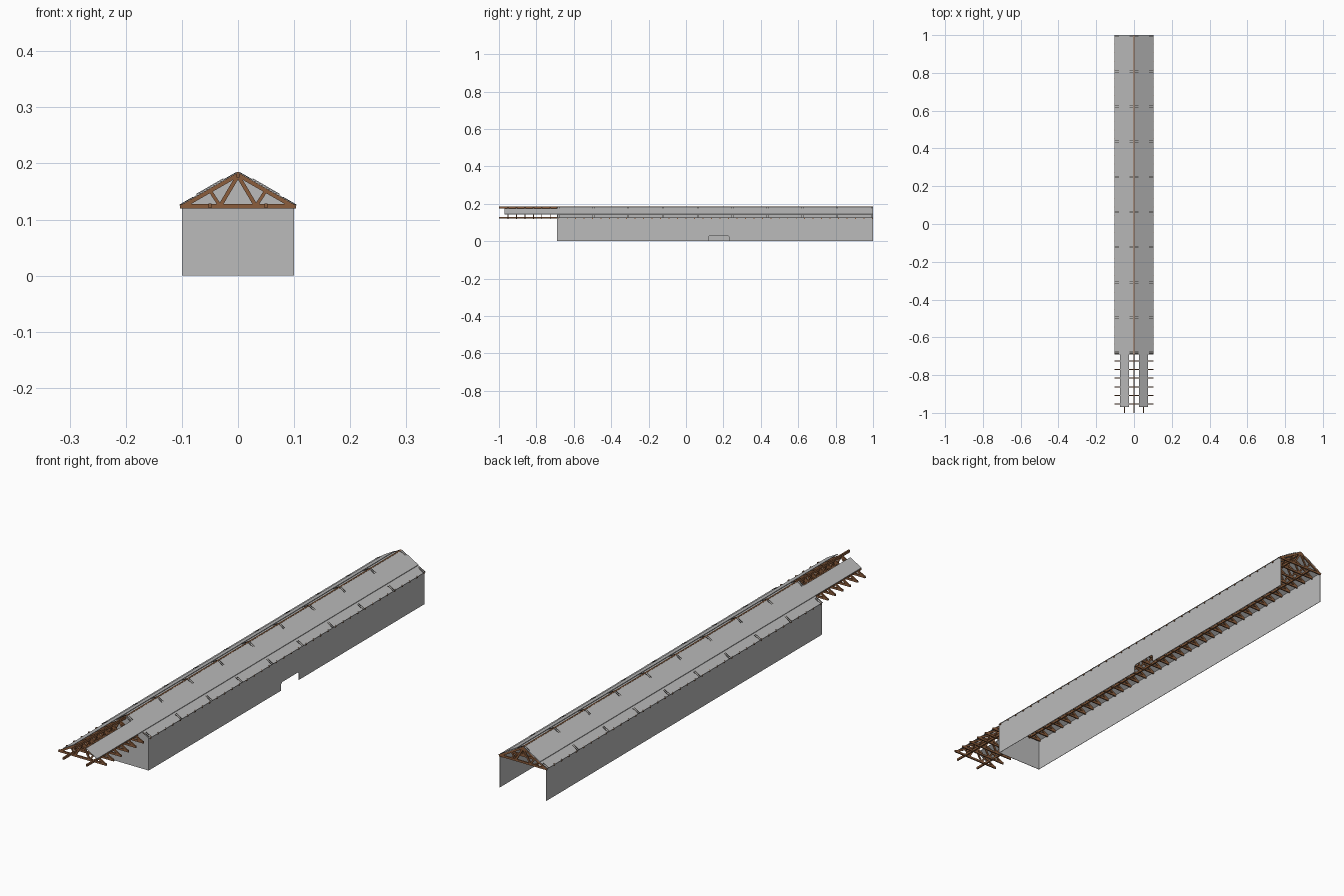
import bpy, bmesh, math
from mathutils import Vector

if "Cube" in bpy.data.objects:
    bpy.data.objects.remove(bpy.data.objects["Cube"])


def material(name, rgb):
    m = bpy.data.materials.new(name)
    m.diffuse_color = (*rgb, 1)
    m.use_nodes = True
    m.node_tree.nodes["Principled BSDF"].inputs["Base Color"].default_value = m.diffuse_color
    return m


GREY = material("sheet grey", (0.50, 0.50, 0.50))
WOOD = material("timber brown", (0.26, 0.11, 0.045))
DARK = material("strap dark grey", (0.06, 0.055, 0.05))

Y_FRONT, Y_BACK = -0.69, 1.0          # covered part of the hall
EAVE_X, EAVE_Z, RIDGE_Z = 0.103, 0.125, 0.184
SLOPE = (RIDGE_Z - EAVE_Z) / EAVE_X


def roof_z(x):
    return RIDGE_Z - SLOPE * abs(x)


def add_prism(bm, pts, a, b, axis="y"):
    """Extrude a 2D outline (x,z along y, or y,z along x) between a and b."""
    def place(p, t):
        return (p[0], t, p[1]) if axis == "y" else (t, p[0], p[1])
    lo = [bm.verts.new(place(p, a)) for p in pts]
    hi = [bm.verts.new(place(p, b)) for p in pts]
    n = len(pts)
    bm.faces.new(lo)
    bm.faces.new(hi[::-1])
    for i in range(n):
        j = (i + 1) % n
        bm.faces.new((lo[j], lo[i], hi[i], hi[j]))


def bar(p, q, w):
    """Outline of a straight bar of width w from p to q."""
    p, q = Vector(p), Vector(q)
    d = (q - p).normalized()
    s = Vector((-d.y, d.x)) * w / 2
    return [p + s, p - s, q - s, q + s]


def slab(x0, x1, low, high):
    """Outline of a sheet lying on the roof slope between x0 and x1."""
    return [(x0, roof_z(x0) + low), (x1, roof_z(x1) + low),
            (x1, roof_z(x1) + high), (x0, roof_z(x0) + high)]


def finish(name, bm, mat):
    bmesh.ops.recalc_face_normals(bm, faces=bm.faces[:])
    me = bpy.data.meshes.new(name)
    bm.to_mesh(me)
    bm.free()
    me.materials.append(mat)
    ob = bpy.data.objects.new(name, me)
    bpy.context.collection.objects.link(ob)
    return ob


def prism(name, pts, a, b, mat, axis="y"):
    bm = bmesh.new()
    add_prism(bm, pts, a, b, axis)
    return finish(name, bm, mat)


# Side walls; the right one has a low opening with cut corners
wall_top = 0.126
prism("left_wall", [(Y_FRONT, 0), (Y_BACK, 0), (Y_BACK, wall_top), (Y_FRONT, wall_top)],
      -0.1, -0.0985, GREY, "x")
prism("right_wall", [(Y_FRONT, 0), (0.122, 0), (0.122, 0.025), (0.128, 0.031),
                     (0.224, 0.031), (0.23, 0.025), (0.23, 0), (Y_BACK, 0),
                     (Y_BACK, wall_top), (Y_FRONT, wall_top)],
      0.0985, 0.1, GREY, "x")

# Front wall with gable; the back end is open
prism("front_wall", [(-0.1, 0), (0.1, 0), (0.1, 0.125), (0, 0.182), (-0.1, 0.125)],
      Y_FRONT, Y_FRONT + 0.0015, GREY)

# Roof truss, repeated along the whole length
bm = bmesh.new()
W, T = 0.008, 0.005
add_prism(bm, [(-0.102, 0.12), (0.102, 0.12), (0.102, 0.128), (-0.102, 0.128)], 0, T)
for s in (-1, 1):
    add_prism(bm, [(0, RIDGE_Z), (s * EAVE_X, EAVE_Z), (s * EAVE_X, 0.12),
                   (s * 0.097, 0.12), (0, RIDGE_Z - 0.0085)], 0, T)
    add_prism(bm, bar((0, 0.178), (s * 0.032, 0.124), 0.007), 0.0003, T - 0.0003)
    add_prism(bm, bar((s * 0.05, 0.152), (s * 0.032, 0.124), 0.006), 0.0006, T - 0.0006)
truss = finish("roof_trusses", bm, WOOD)
COUNT = 44
STEP = (0.995 + 0.955) / (COUNT - 1)
truss.location.y = -0.955
arr = truss.modifiers.new("repeat", "ARRAY")
arr.use_relative_offset = False
arr.use_constant_offset = True
arr.constant_offset_displace = (0, STEP, 0)
arr.count = COUNT

# Long timbers: ridge beam and two lower binders
prism("ridge_beam", [(-0.003, 0.175), (0.003, 0.175), (0.003, 0.1845), (-0.003, 0.1845)],
      -1, 1, WOOD)
for s, side in ((-1, "left"), (1, "right")):
    x = s * 0.05
    prism(side + "_binder", [(x - 0.003, 0.1205), (x + 0.003, 0.1205),
                             (x + 0.003, 0.1285), (x - 0.003, 0.1285)], -1, 1, WOOD)

    # Roof sheet, with a raised strip running out past the front wall
    prism(side + "_roof_sheet", slab(s * 0.003, s * 0.104, 0.0003, 0.0015),
          Y_FRONT, Y_BACK, GREY)
    prism(side + "_raised_strip", slab(s * 0.026, s * 0.074, 0.0022, 0.0045),
          -0.97, Y_BACK, GREY)

    # Pairs of small straps at the ridge and eave of every sheet joint
    bm = bmesh.new()
    for i in range(10):
        y = -0.682 + i * (0.994 + 0.682) / 9
        for dy in (-0.005, 0.003):
            for x0, x1 in ((0.004, 0.025), (0.080, 0.104)):
                add_prism(bm, slab(s * x0, s * x1, 0.001, 0.0024), y + dy, y + dy + 0.003)
    finish(side + "_roof_straps", bm, DARK)
